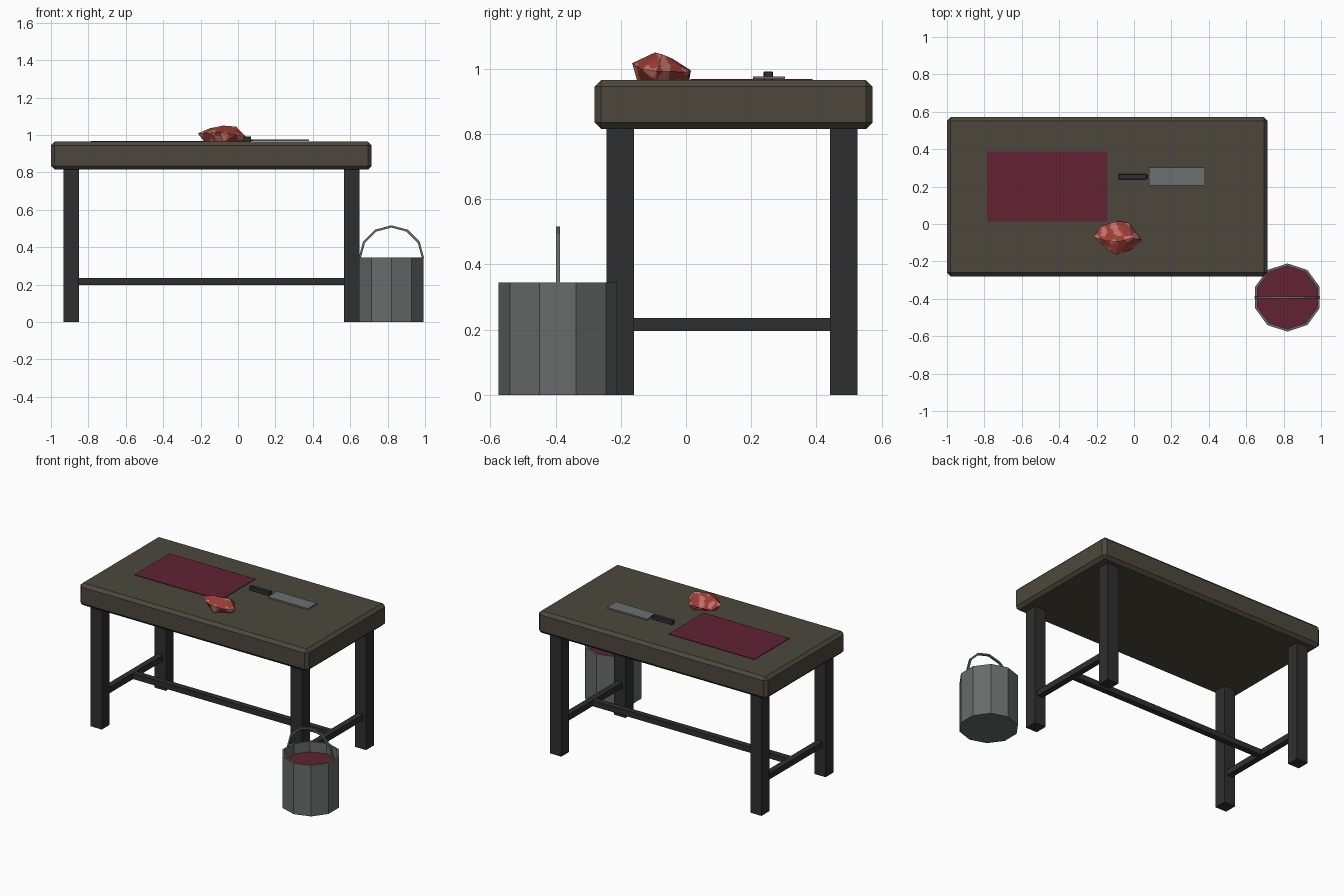
import bpy, bmesh, math
from mathutils import Vector, noise

if "Cube" in bpy.data.objects:
    bpy.data.objects.remove(bpy.data.objects["Cube"])


def material(name, rgb):
    m = bpy.data.materials.new(name)
    m.diffuse_color = (*rgb, 1)
    m.use_nodes = True
    m.node_tree.nodes["Principled BSDF"].inputs["Base Color"].default_value = m.diffuse_color
    return m


WOOD = material("dark wood", (0.072, 0.064, 0.045))
IRON = material("black iron", (0.028, 0.028, 0.028))
STEEL = material("bucket steel", (0.138, 0.147, 0.144))
BLADE = material("blade steel", (0.150, 0.162, 0.165))
BLOOD = material("dark crimson", (0.122, 0.016, 0.034))
MEAT = material("raw red", (0.305, 0.045, 0.035))
FAT = material("pale pink", (0.52, 0.16, 0.13))


def finish(name, bm, *mats):
    bmesh.ops.recalc_face_normals(bm, faces=bm.faces)
    me = bpy.data.meshes.new(name)
    bm.to_mesh(me)
    bm.free()
    for m in mats:
        me.materials.append(m)
    ob = bpy.data.objects.new(name, me)
    bpy.context.collection.objects.link(ob)
    return ob


def box(name, lo, hi, mat, bevel=0):
    bm = bmesh.new()
    bmesh.ops.create_cube(bm, size=1)
    for v in bm.verts:
        v.co = [(l + h) / 2 + c * (h - l) for l, h, c in zip(lo, hi, v.co)]
    if bevel:
        bmesh.ops.bevel(bm, geom=bm.edges[:], offset=bevel, segments=1, affect='EDGES')
    return finish(name, bm, mat)


# Table: chamfered top, four legs, H-shaped stretchers
box("table_top", (-1.0, -0.28, 0.815), (0.715, 0.572, 0.965), WOOD, 0.02)
for side, x in (("left", -0.892), ("right", 0.608)):
    for end, y in (("front", -0.202), ("back", 0.484)):
        box(f"{side}_{end}_leg", (x - 0.042, y - 0.042, 0), (x + 0.042, y + 0.042, 0.82), IRON)
    box(f"{side}_stretcher", (x - 0.02, -0.165, 0.196), (x + 0.02, 0.445, 0.236), IRON)
box("long_stretcher", (-0.875, 0.121, 0.197), (0.59, 0.161, 0.235), IRON)

# Cloth and cleaver lying on the table
box("stained_cloth", (-0.785, 0.014, 0.962), (-0.142, 0.388, 0.969), BLOOD)
box("cleaver_blade", (0.08, 0.205, 0.968), (0.38, 0.303, 0.977), BLADE)
box("cleaver_handle", (-0.082, 0.238, 0.964), (0.07, 0.266, 0.992), IRON, 0.002)
box("cleaver_tang", (0.06, 0.246, 0.968), (0.085, 0.258, 0.977), IRON)

# Bucket: ten-sided shell with wall thickness, filled below the rim
C = Vector((0.82, -0.393, 0))
R, H = 0.182, 0.345


def ring(bm, r, z):
    return [bm.verts.new(C + Vector((r * math.sin(i * math.tau / 10),
                                     r * math.cos(i * math.tau / 10), z))) for i in range(10)]


bm = bmesh.new()
rings = [ring(bm, r, z) for r, z in ((R, 0), (R, H), (R - 0.014, H), (R - 0.014, 0.015))]
for a, b in zip(rings, rings[1:]):
    for i in range(10):
        j = (i + 1) % 10
        bm.faces.new((a[i], a[j], b[j], b[i]))
bm.faces.new(rings[0])
bm.faces.new(rings[-1])
finish("bucket", bm, STEEL)

bm = bmesh.new()
bm.faces.new(reversed(ring(bm, R - 0.013, 0.275)))
finish("bucket_liquid", bm, BLOOD)

# Bucket handle: six-segment arc with a square section
bm = bmesh.new()
sections = []
for k in range(7):
    a = math.radians(30 * k)
    sections.append([bm.verts.new(C + Vector((r * math.cos(a), y, H - 0.003 + r * math.sin(a))))
                     for r, y in ((0.163, -0.006), (0.175, -0.006), (0.175, 0.006), (0.163, 0.006))])
for a, b in zip(sections, sections[1:]):
    for i in range(4):
        j = (i + 1) % 4
        bm.faces.new((a[i], a[j], b[j], b[i]))
bm.faces.new(sections[0])
bm.faces.new(sections[-1])
finish("bucket_handle", bm, STEEL)

# Meat chunk: faceted hull, marbled with fat patches
points = [(-0.215, -0.07, 1.008), (-0.18, -0.01, 0.985), (-0.09, 0.015, 0.995), (-0.03, 0.008, 0.99),
          (0.04, -0.085, 0.992), (-0.015, -0.14, 1.0), (-0.1, -0.165, 1.017), (-0.16, -0.12, 1.01),
          (-0.15, -0.09, 1.036), (-0.08, -0.095, 1.05), (-0.01, -0.075, 1.045), (-0.05, -0.04, 1.03),
          (-0.18, -0.07, 0.964), (-0.08, -0.15, 0.964), (0.025, -0.09, 0.964), (-0.06, 0.01, 0.964)]
bm = bmesh.new()
for p in points:
    bm.verts.new(p)
bmesh.ops.convex_hull(bm, input=bm.verts[:])
bmesh.ops.subdivide_edges(bm, edges=bm.edges[:], cuts=7, use_grid_fill=True)
for f in bm.faces:
    if noise.noise(f.calc_center_median() * 22) > 0.12:
        f.material_index = 1
finish("meat_chunk", bm, MEAT, FAT)
